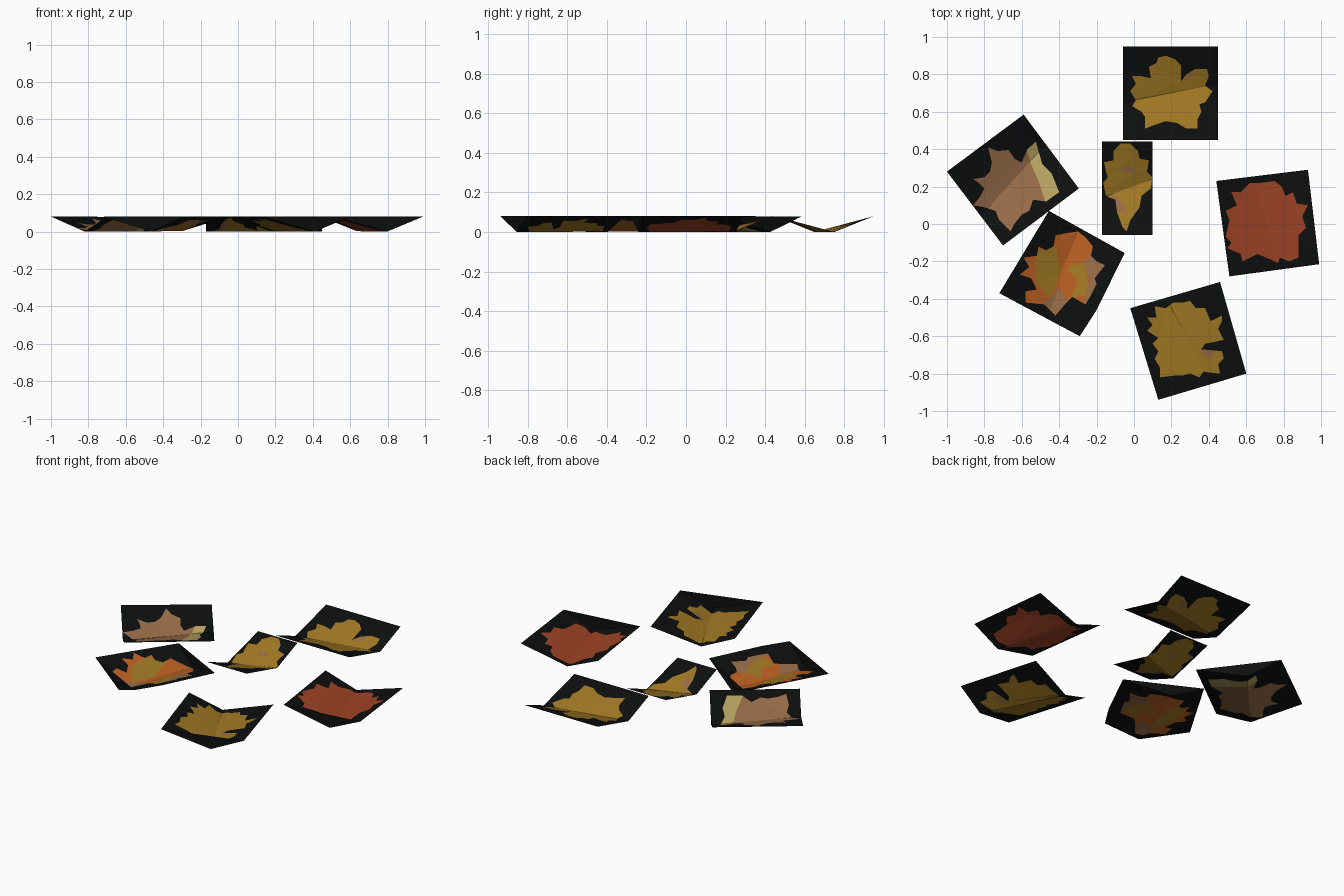
import bpy
from mathutils import Vector
from mathutils.geometry import delaunay_2d_cdt

if "Cube" in bpy.data.objects:
    bpy.data.objects.remove(bpy.data.objects["Cube"])

HEIGHT = 0.08   # rise of the card edges above the fold
SKEW = 0.10     # the fold runs slightly diagonally across each card


def material(name, rgb):
    m = bpy.data.materials.new(name)
    m.diffuse_color = (*rgb, 1)
    m.use_nodes = True
    m.node_tree.nodes["Principled BSDF"].inputs["Base Color"].default_value = m.diffuse_color
    return m


MATS = {
    "black": material("black card", (0.004, 0.005, 0.0045)),
    "gold": material("gold leaf", (0.35, 0.187, 0.017)),
    "red": material("red leaf", (0.35, 0.056, 0.019)),
    "tan": material("tan leaf", (0.31, 0.15, 0.064)),
    "pale": material("pale leaf", (0.48, 0.37, 0.12)),
    "orange": material("orange leaf", (0.50, 0.117, 0.016)),
}
NAMES = list(MATS)


def pts(pairs):
    """Hundredths of a unit to vectors."""
    return [Vector((x / 100, y / 100)) for x, y in pairs]


def inside(p, poly):
    hit = False
    for a, b in zip(poly, poly[1:] + poly[:1]):
        if (a.y > p.y) != (b.y > p.y):
            if p.x < a.x + (p.y - a.y) * (b.x - a.x) / (b.y - a.y):
                hit = not hit
    return hit


def leaf_card(name, corners, colour, leaf, patches=()):
    """Card A B C D folded from edge AD to edge BC, with the leaf cut into its faces."""
    a, b, c, d = pts(corners)
    loops = [(colour, pts(leaf))] + [(k, pts(p)) for k, p in patches]
    start = a.lerp(d, 0.5 - SKEW)
    end = b.lerp(c, 0.5 + SKEW)
    verts, edges = [], []

    def add(loop):
        n = len(verts)
        verts.extend(loop)
        edges.extend((n + i, n + (i + 1) % len(loop)) for i in range(len(loop)))

    add([a, b, end, c, d, start])
    edges.append((2, 5))
    for _, loop in loops:
        add(loop)
    out, _, tris, *_ = delaunay_2d_cdt(verts, edges, [], 0, 1e-5)

    # lift both wings away from the fold line
    e1, e2 = b - a, d - a
    det = e1.x * e2.y - e1.y * e2.x

    def lift(p):
        q = p - a
        u = (q.x * e2.y - q.y * e2.x) / det
        v = (e1.x * q.y - e1.y * q.x) / det
        f = 0.5 - SKEW + 2 * SKEW * min(max(u, 0), 1)
        t = (f - v) / f if v < f else (v - f) / (1 - f)
        return HEIGHT * min(max(t, 0), 1)

    mesh = bpy.data.meshes.new(name)
    mesh.from_pydata([(p.x, p.y, lift(p)) for p in out], [], [tuple(t) for t in tris])
    for m in MATS.values():
        mesh.materials.append(m)
    # colour each face by the outline it falls in
    for poly in mesh.polygons:
        mid = Vector(poly.center[:2])
        key = "black"
        if inside(mid, loops[0][1]):
            key = colour
            for k, loop in loops[1:]:
                if inside(mid, loop):
                    key = k
        poly.material_index = NAMES.index(key)
    mesh.update()
    ob = bpy.data.objects.new(name, mesh)
    bpy.context.collection.objects.link(ob)


# back gold leaf
leaf_card("back_gold_leaf", [(-6, 45), (45, 45), (45, 95), (-6, 95)], "gold",
          [(17, 90), (22, 88), (25, 85), (25, 76), (28, 80), (33, 83), (39, 83), (40, 79),
           (38, 74), (42, 71), (38, 65), (35, 64), (36, 60), (34, 56), (34, 51), (28, 51),
           (23, 54), (17, 55), (11, 53), (6, 51), (6, 57), (4, 60), (-1, 63), (1, 66),
           (-2, 71), (1, 75), (-1, 79), (4, 79), (9, 78), (8, 84), (12, 86), (13, 89)],
          [("tan", [(29, 80), (32, 82), (30, 76), (28, 77)])])

# front gold leaf
leaf_card("front_gold_leaf", [(60, -80), (46, -31), (-2, -45), (13, -94)], "gold",
          [(30, -41), (33, -45), (38, -45), (41, -52), (47, -49), (47, -52), (45, -56),
           (48, -62), (38, -64), (36, -67), (47, -68), (48, -72), (45, -75), (46, -80),
           (37, -79), (35, -82), (30, -80), (26, -81), (22, -81), (14, -82), (14, -77),
           (11, -72), (13, -68), (10, -64), (13, -61), (7, -57), (10, -54), (7, -50),
           (12, -50), (11, -44), (17, -45), (21, -42), (26, -42)],
          [("tan", [(36, -67), (44, -68), (41, -72), (37, -70)])])

# red leaf
leaf_card("red_leaf", [(99, -21.5), (93, 29), (44, 23), (51, -28)], "red",
          [(62, 22), (68, 22), (75, 23), (79, 20), (81, 15), (85, 17), (87, 11), (93, 10),
           (90, 4), (92, -2), (88, -6), (88, -18), (83, -20), (78, -18), (77, -21),
           (73, -19), (66, -16), (58, -20), (57, -16), (50, -13), (52, -10), (49, -7),
           (51, 2), (49, 7), (55, 10), (52, 17), (57, 17), (59, 19)])

# small narrow leaf in the middle
leaf_card("small_gold_leaf", [(-17, -6), (10, -6), (10, 44), (-17, 44)], "gold",
          [(-2, 43), (2, 39), (3, 35), (8, 34), (7, 28), (9.8, 25), (9, 19), (4, 15), (3, 9),
           (-2, 2), (-4, -4), (-6, -2), (-9, 6), (-10, 13), (-15, 15), (-16.5, 22),
           (-14, 25), (-15, 28), (-16, 33), (-11, 34), (-11, 39), (-7, 43)],
          [("tan", [(-7, 31), (0, 30), (-1, 27), (-6, 28)]),
           ("tan", [(-12, 17), (-5, 10), (-4, 5), (-9, 7)])])

# tan leaf with a pale edge
leaf_card("tan_leaf", [(-70, -11.5), (-29.5, 19), (-59, 58.5), (-100, 28)], "tan",
          [(-78, 41), (-73, 39), (-67, 39.5), (-64, 35), (-60, 33), (-57, 40), (-52.5, 44),
           (-49, 32), (-44, 27), (-40, 17), (-47, 12), (-54, 13), (-56, 7), (-60, 5),
           (-64, 0), (-66, -4), (-72, 2), (-74, 7), (-80, 9), (-86, 10), (-82, 15),
           (-80, 19), (-83, 22), (-86, 24), (-80, 25), (-77, 28), (-76, 33)],
          [("pale", [(-58, 42), (-51, 46), (-46, 32), (-42, 28), (-37, 16), (-47, 11),
                     (-51, 23), (-55, 32)])])

# mottled orange leaf
leaf_card("orange_leaf", [(-29, -60), (-5, -15.5), (-45.5, 7), (-72, -37)], "orange",
          [(-42, -6), (-37, -5), (-30, -4), (-26, -7), (-22, -12), (-23, -17), (-20, -20),
           (-15.5, -22), (-21, -29), (-20, -32), (-23, -38), (-26, -43), (-33, -39),
           (-37, -43), (-42, -49), (-45, -46), (-48, -43), (-58, -42), (-58, -36),
           (-52, -35), (-55, -29), (-61, -27), (-56, -23), (-59, -18), (-52, -17),
           (-51, -12), (-47, -14), (-43, -12)],
          [("gold", [(-52, -15), (-42, -11), (-39, -26), (-45, -40), (-53, -30)]),
           ("gold", [(-36, -23), (-26, -20), (-24, -38), (-34, -39), (-30, -31)]),
           ("tan", [(-27, -19), (-20, -16), (-12, -22), (-20, -46), (-27, -45), (-24, -30)]),
           ("tan", [(-50, -45), (-40, -34), (-34, -43), (-43, -52)])])
